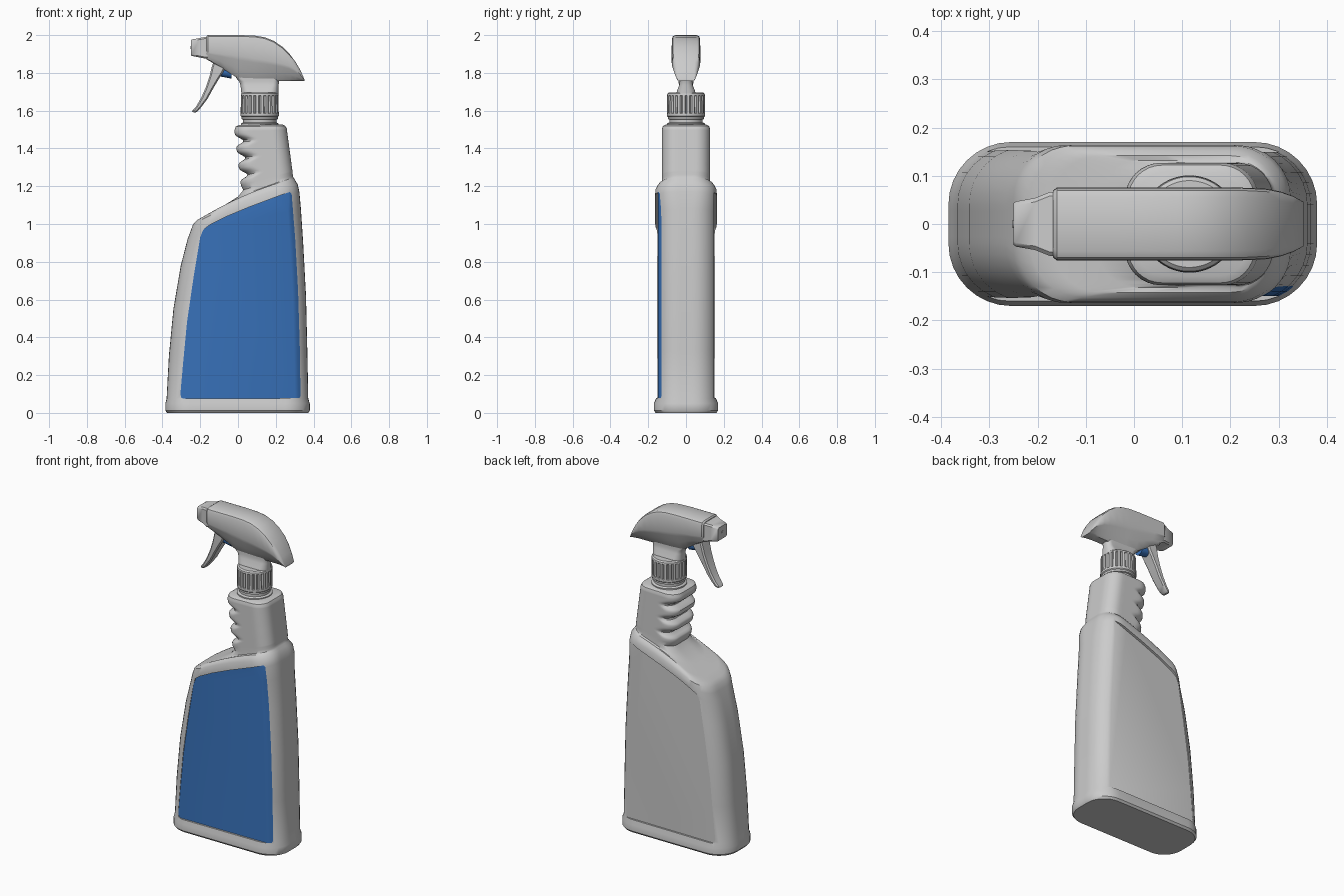
import bpy, bmesh, math

if "Cube" in bpy.data.objects:
    bpy.data.objects.remove(bpy.data.objects["Cube"])

BLUE = bpy.data.materials.new("blue_plastic")
BLUE.diffuse_color = (0.04, 0.17, 0.50, 1)
BLUE.use_nodes = True
BLUE.node_tree.nodes["Principled BSDF"].inputs["Base Color"].default_value = BLUE.diffuse_color


def loft(name, rings):
    """Skin a list of equal-length point rings and cap both ends."""
    bm = bmesh.new()
    rows = [[bm.verts.new(p) for p in r] for r in rings]
    n = len(rows[0])
    for a, b in zip(rows, rows[1:]):
        for i in range(n):
            j = (i + 1) % n
            bm.faces.new((a[i], a[j], b[j], b[i]))
    bm.faces.new(rows[0])
    bm.faces.new(rows[-1])
    bmesh.ops.recalc_face_normals(bm, faces=bm.faces)
    me = bpy.data.meshes.new(name)
    bm.to_mesh(me)
    bm.free()
    ob = bpy.data.objects.new(name, me)
    bpy.context.collection.objects.link(ob)
    return ob


def rounded_ring(xl, zl, xr, zr, hd, r, bow=0.0, seg=8, flat=6):
    """Rounded rectangle in x/y whose height runs from zl (left) to zr (right)."""
    r = min(r, hd * 0.98, (xr - xl) * 0.49)
    corners = [(xr - r, hd - r, 0), (xl + r, hd - r, 90),
               (xl + r, r - hd, 180), (xr - r, r - hd, 270)]
    arcs = []
    for cx, cy, a0 in corners:
        arcs.append([(cx + r * math.cos(math.radians(a0 + 90 * k / seg)),
                      cy + r * math.sin(math.radians(a0 + 90 * k / seg))) for k in range(seg + 1)])
    pts = []
    for i, arc in enumerate(arcs):
        p, q = arc[-1], arcs[(i + 1) % 4][0]
        pts += arc + [(p[0] + (q[0] - p[0]) * k / flat, p[1] + (q[1] - p[1]) * k / flat)
                      for k in range(1, flat)]
    out = []
    for x, y in pts:
        t = (x - xl) / (xr - xl)
        out.append((x, y, zl + (zr - zl) * t + bow * 4 * t * (1 - t)))
    return out


def boolean(ob, cutter, op):
    m = ob.modifiers.new("cut", 'BOOLEAN')
    m.operation, m.object, m.solver = op, cutter, 'EXACT'
    bpy.context.view_layer.objects.active = ob
    bpy.ops.object.modifier_apply(modifier=m.name)


def lathe(name, cx, profile, n=48, groove=0):
    """Round part about a vertical axis; profile rows are (radius, z, grooved)."""
    rings = []
    for r, z, g in profile:
        ring = []
        for i in range(n):
            rr = r - (groove if g and i % 4 == 0 else 0)
            a = 2 * math.pi * i / n
            ring.append((cx + rr * math.cos(a), rr * math.sin(a), z))
        rings.append(ring)
    return loft(name, rings)


# Bottle: tilted rings up to the sloping shoulder
rows = [(-.375, 0, .372, 0, .160, .12), (-.385, .012, .38, .012, .170, .13),
        (-.385, .05, .38, .05, .170, .13), (-.378, .075, .372, .075, .160, .12),
        (-.366, .30, .367, .33, .160, .12), (-.342, .55, .360, .62, .160, .12),
        (-.303, .78, .345, .90, .160, .12), (-.267, .92, .333, 1.08, .161, .12, .01),
        (-.250, .965, .325, 1.17, .164, .11, .015), (-.238, 1.0, .316, 1.21, .162, .11, .02),
        (-.215, 1.022, .304, 1.23, .152, .11, .02), (-.17, 1.047, .298, 1.24, .142, .10, .02),
        (-.08, 1.095, .295, 1.245, .132, .09, .01), (0, 1.145, .292, 1.25, .128, .08),
        (.028, 1.18, .290, 1.26, .127, .08)]
rings = [rounded_ring(*r) for r in rows]
# Grip with finger ridges on the trigger side
for k in range(33):
    t = k / 32
    z = 1.205 + .295 * t
    notch = ((1 - math.cos(2 * math.pi * (z - 1.485) / .09)) / 2) ** 2
    rings.append(rounded_ring(.015 - .035 * t + .042 * notch, z, .289 - .031 * t,
                              1.275 + .23 * t, .127, .075))
rings.append(rounded_ring(-.012, 1.515, .25, 1.52, .122, .07))
rings.append(rounded_ring(.005, 1.524, .235, 1.527, .108, .06))
body = loft("bottle_body", rings)

# Front label inset and back panel recess
outline = [(-.29, .075), (.325, .078), (.331, .09), (.327, .35), (.318, .65), (.303, .92),
           (.284, 1.16), (.274, 1.17), (.18, 1.135), (.06, 1.09), (-.06, 1.04), (-.15, .995),
           (-.185, .968), (-.20, .93), (-.235, .72), (-.27, .48), (-.29, .27), (-.305, .10),
           (-.301, .082)]


def prism(name, y0, y1):
    return loft(name, [[(x, y, z) for x, z in outline] for y in (y0, y1)])


label = prism("front_label", -.149, -.10)
label.data.materials.append(BLUE)
boolean(label, body, 'INTERSECT')
for y0, y1 in ((-.3, -.10), (.149, .3)):
    cutter = prism("panel_cutter", y0, y1)
    boolean(body, cutter, 'DIFFERENCE')
    bpy.data.objects.remove(cutter)

# Bottle neck and ribbed screw cap
CX = .115
lathe("bottle_neck", CX, [(.1, 1.515, 0), (.1, 1.532, 0), (.088, 1.538, 0), (.088, 1.58, 0)])
lathe("cap_skirt", CX, [(.09, 1.553, 0), (.096, 1.556, 0), (.096, 1.58, 0)])
lathe("screw_cap", CX, [(.094, 1.565, 0), (.101, 1.572, 0), (.101, 1.585, 0), (.101, 1.588, 1),
                        (.100, 1.678, 1), (.100, 1.681, 0), (.098, 1.690, 0), (.090, 1.697, 0)],
      n=96, groove=.008)

# Sprayer stem
loft("sprayer_stem", [rounded_ring(*r) for r in [
    (.018, 1.69, .213, 1.69, .052, .045), (.016, 1.71, .214, 1.71, .046, .04),
    (.013, 1.735, .215, 1.735, .036, .032), (.006, 1.755, .217, 1.755, .033, .03),
    (-.012, 1.775, .222, 1.77, .034, .03), (0, 1.80, .222, 1.80, .034, .03)]])


def head_section(x, top, crease, bot, w, wb):
    c = min(.02, (top - crease) * .6)
    half = [(wb * .75, bot), (wb, bot + .1 * (crease - bot)),
            (wb + .40 * (w - wb), bot + .45 * (crease - bot)),
            (wb + .85 * (w - wb), bot + .82 * (crease - bot)), (w, crease),
            (w * .985, top - c), (w - .3 * c, top - .35 * c), (w - c, top)]
    return [(x, y, z) for y, z in half] + [(x, -y, z) for y, z in reversed(half)]


# Sprayer head, skinned front to rear
loft("sprayer_head", [head_section(*s) for s in [
    (-.168, 1.994, 1.915, 1.874, .069, .058), (-.16, 2.0, 1.91, 1.868, .076, .058),
    (-.09, 2.0, 1.90, 1.828, .076, .048), (-.03, 2.0, 1.895, 1.790, .076, .038),
    (.015, 2.0, 1.888, 1.762, .076, .034), (.09, 1.997, 1.875, 1.757, .076, .033),
    (.14, 1.989, 1.868, 1.757, .076, .033), (.19, 1.969, 1.858, 1.757, .076, .033),
    (.235, 1.938, 1.848, 1.757, .075, .033), (.275, 1.898, 1.835, 1.757, .073, .034),
    (.305, 1.858, 1.815, 1.757, .067, .035), (.33, 1.815, 1.79, 1.757, .058, .036),
    (.352, 1.765, 1.762, 1.756, .046, .036)]])


def box_section(p, q, w, c=.008):
    """Bevelled cross-section spanning p to q in x/z, with half width w in y."""
    d = math.dist(p, q)
    out = []
    for t, y in [(0, w - c), (c / d, w), (1 - c / d, w), (1, w - c),
                 (1, c - w), (1 - c / d, -w), (c / d, -w), (0, c - w)]:
        out.append((p[0] + (q[0] - p[0]) * t, y, p[1] + (q[1] - p[1]) * t))
    return out


# Nozzle and its outlet
loft("nozzle", [box_section((x, a), (x, b), w) for x, a, b, w in [
    (-.16, 1.876, 1.99, .066), (-.175, 1.876, 1.990, .066), (-.205, 1.882, 1.984, .054),
    (-.245, 1.890, 1.977, .047), (-.25, 1.894, 1.973, .043)]])
loft("nozzle_outlet", [[(x, .008 * math.cos(a * math.pi / 8), 1.934 + .008 * math.sin(a * math.pi / 8))
                        for a in range(16)] for x in (-.24, -.252)])

# Trigger lever, curving down and forward
loft("trigger", [box_section(p, q, w) for p, q, w in [
    ((-.125, 1.875), (-.06, 1.845), .042), ((-.138, 1.835), (-.078, 1.805), .042),
    ((-.150, 1.785), (-.100, 1.770), .040), ((-.170, 1.725), (-.130, 1.720), .037),
    ((-.195, 1.668), (-.160, 1.665), .034), ((-.222, 1.622), (-.192, 1.622), .031),
    ((-.240, 1.602), (-.212, 1.598), .028), ((-.243, 1.594), (-.226, 1.589), .022)]])

# Blue pump plunger behind the trigger
plunger = loft("pump_plunger", [[(x, .03 * math.cos(a * math.pi / 12), z + .03 * math.sin(a * math.pi / 12))
                                 for a in range(24)] for x, z in ((-.10, 1.812), (-.035, 1.80))])
plunger.data.materials.append(BLUE)

# Smooth shading with crisp edges
bpy.ops.object.select_all(action='DESELECT')
for ob in bpy.context.scene.objects:
    ob.select_set(True)
    bpy.context.view_layer.objects.active = ob
bpy.ops.object.shade_smooth_by_angle(angle=math.radians(35))
